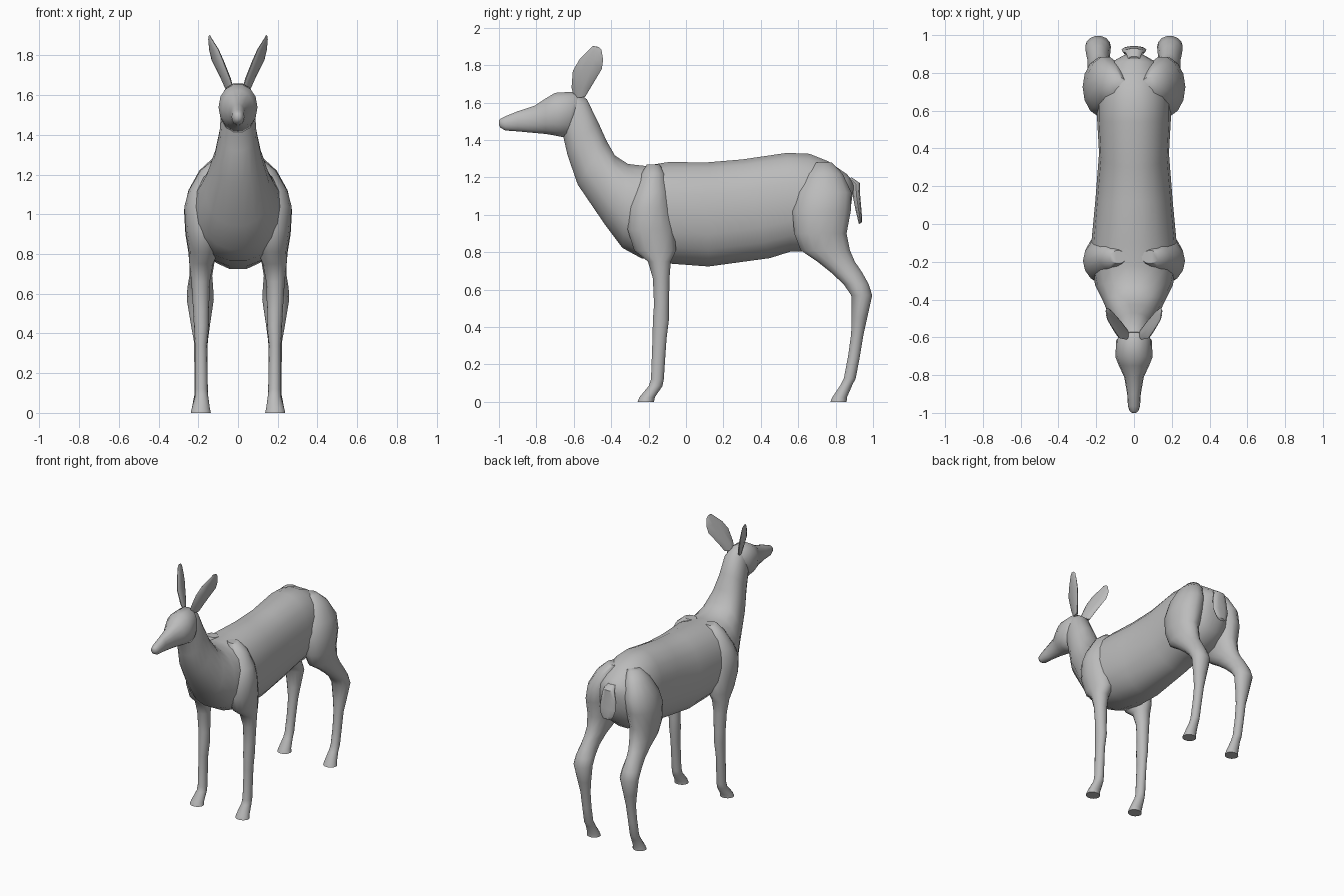
import bpy, bmesh, math
from mathutils import Vector

grey = bpy.data.materials.new("plain grey")
grey.diffuse_color = (0.5, 0.5, 0.5, 1)


def loft(name, rings, sides=14, power=2.0, mirror=False):
    """Skin rings given as (centre, half axis a, half axis b)."""
    bm = bmesh.new()
    loops = []
    for c, a, b in rings:
        loop = []
        for i in range(sides):
            t = 2 * math.pi * i / sides
            u, v = (math.copysign(abs(f) ** (2 / power), f) for f in (math.cos(t), math.sin(t)))
            loop.append(bm.verts.new(Vector(c) + u * Vector(a) + v * Vector(b)))
        loops.append(loop)
    for p, q in zip(loops, loops[1:]):
        for i in range(sides):
            j = (i + 1) % sides
            bm.faces.new((p[i], p[j], q[j], q[i]))
    bm.faces.new(loops[0])
    bm.faces.new(loops[-1])
    bmesh.ops.recalc_face_normals(bm, faces=bm.faces)
    mesh = bpy.data.meshes.new(name)
    bm.to_mesh(mesh)
    bm.free()
    ob = bpy.data.objects.new(name, mesh)
    bpy.context.collection.objects.link(ob)
    mesh.materials.append(grey)
    bpy.context.view_layer.objects.active = ob
    ob.select_set(True)
    bpy.ops.object.shade_smooth_by_angle(angle=math.radians(50))
    ob.select_set(False)
    if mirror:
        ob.modifiers.new("mirror", 'MIRROR').use_mirror_merge = False
    return ob


def side_rings(rows):
    """Rows of top y, top z, bottom y, bottom z, half width."""
    return [((0, (ty + by) / 2, (tz + bz) / 2), (w, 0, 0),
             (0, (ty - by) / 2, (tz - bz) / 2)) for ty, tz, by, bz, w in rows]


def leg_rings(rows):
    """Rows of z, front y, back y, inner x, outer x."""
    return [(((x0 + x1) / 2, (y0 + y1) / 2, z), ((x1 - x0) / 2, 0, 0),
             (0, (y1 - y0) / 2, 0)) for z, y0, y1, x0, x1 in rows]


# Trunk and neck, from rump to throat
loft("body", side_rings([
    (.90, 1.17, .875, 1.00, .06),
    (.86, 1.22, .84, .90, .13),
    (.76, 1.29, .74, .82, .18),
    (.66, 1.33, .64, .80, .195),
    (.54, 1.335, .56, .80, .195),
    (.30, 1.30, .45, .765, .185),
    (.12, 1.285, .12, .72, .205),
    (-.10, 1.285, -.08, .735, .225),
    (-.22, 1.265, -.24, .765, .225),
    (-.31, 1.275, -.34, .82, .205),
    (-.38, 1.32, -.43, .94, .165),
    (-.425, 1.40, -.58, 1.16, .12),
    (-.47, 1.50, -.635, 1.32, .093),
    (-.53, 1.62, -.66, 1.43, .085),
    (-.57, 1.65, -.68, 1.46, .07)]), sides=18, power=2.2)

# Head, from nape to nose
loft("head", side_rings([
    (-.55, 1.62, -.60, 1.45, .06),
    (-.59, 1.662, -.645, 1.41, .095),
    (-.70, 1.655, -.71, 1.423, .098),
    (-.75, 1.625, -.75, 1.43, .08),
    (-.81, 1.585, -.81, 1.436, .052),
    (-.90, 1.555, -.90, 1.445, .036),
    (-.965, 1.528, -.965, 1.45, .032),
    (-.992, 1.515, -.992, 1.465, .022),
    (-1.0, 1.505, -1.0, 1.48, .01)]), sides=14, power=2.1)

# Front legs with shoulders
loft("front_leg", leg_rings([
    (0, -.26, -.17, .137, .238),
    (.025, -.25, -.165, .142, .232),
    (.085, -.20, -.125, .15, .217),
    (.12, -.188, -.118, .152, .217),
    (.34, -.18, -.103, .155, .217),
    (.44, -.178, -.09, .146, .222),
    (.52, -.172, -.09, .146, .226),
    (.66, -.178, -.087, .142, .235),
    (.75, -.205, -.08, .125, .245),
    (.81, -.28, -.05, .10, .248),
    (.92, -.315, -.06, .08, .264),
    (1.04, -.31, -.08, .06, .27),
    (1.12, -.28, -.09, .06, .248),
    (1.22, -.24, -.11, .04, .19),
    (1.27, -.21, -.14, .04, .13)]), mirror=True)

# Hind legs with haunches
loft("hind_leg", leg_rings([
    (0, .77, .86, .14, .238),
    (.025, .782, .862, .145, .232),
    (.09, .825, .89, .155, .22),
    (.125, .843, .908, .157, .22),
    (.24, .865, .93, .157, .22),
    (.36, .882, .95, .152, .222),
    (.45, .885, .97, .14, .238),
    (.57, .882, .997, .122, .258),
    (.63, .84, .978, .125, .255),
    (.69, .775, .945, .13, .245),
    (.75, .70, .905, .12, .245),
    (.81, .61, .88, .10, .25),
    (.90, .575, .862, .08, .265),
    (1.02, .565, .885, .06, .272),
    (1.12, .59, .888, .05, .25),
    (1.22, .64, .84, .04, .195),
    (1.28, .69, .78, .04, .13)]), mirror=True)

# Short flat tail
loft("tail", [((0, y, z), (w, 0, 0), (0, t, .005)) for y, z, w, t in [
    (.875, 1.195, .03, .012), (.908, 1.165, .045, .022), (.912, 1.10, .06, .02),
    (.922, 1.03, .066, .016), (.93, .98, .05, .012), (.932, .955, .03, .008)]],
    sides=10, power=2.4)

# Leaf-shaped ears, each ring spanning front edge to back edge
ear = []
for front, back, thick in [((.025, -.60, 1.63), (.06, -.54, 1.63), .012),
                           ((.04, -.612, 1.68), (.08, -.51, 1.68), .016),
                           ((.075, -.605, 1.77), (.13, -.45, 1.78), .016),
                           ((.10, -.57, 1.83), (.143, -.443, 1.83), .012),
                           ((.135, -.515, 1.885), (.147, -.452, 1.882), .007),
                           ((.142, -.498, 1.902), (.146, -.465, 1.897), .003)]:
    f, b = Vector(front), Vector(back)
    half = (b - f) / 2
    ear.append(((f + b) / 2, half, Vector((half.y, -half.x, -.2 * half.y)).normalized() * thick))
loft("ear", ear, sides=10, mirror=True)
